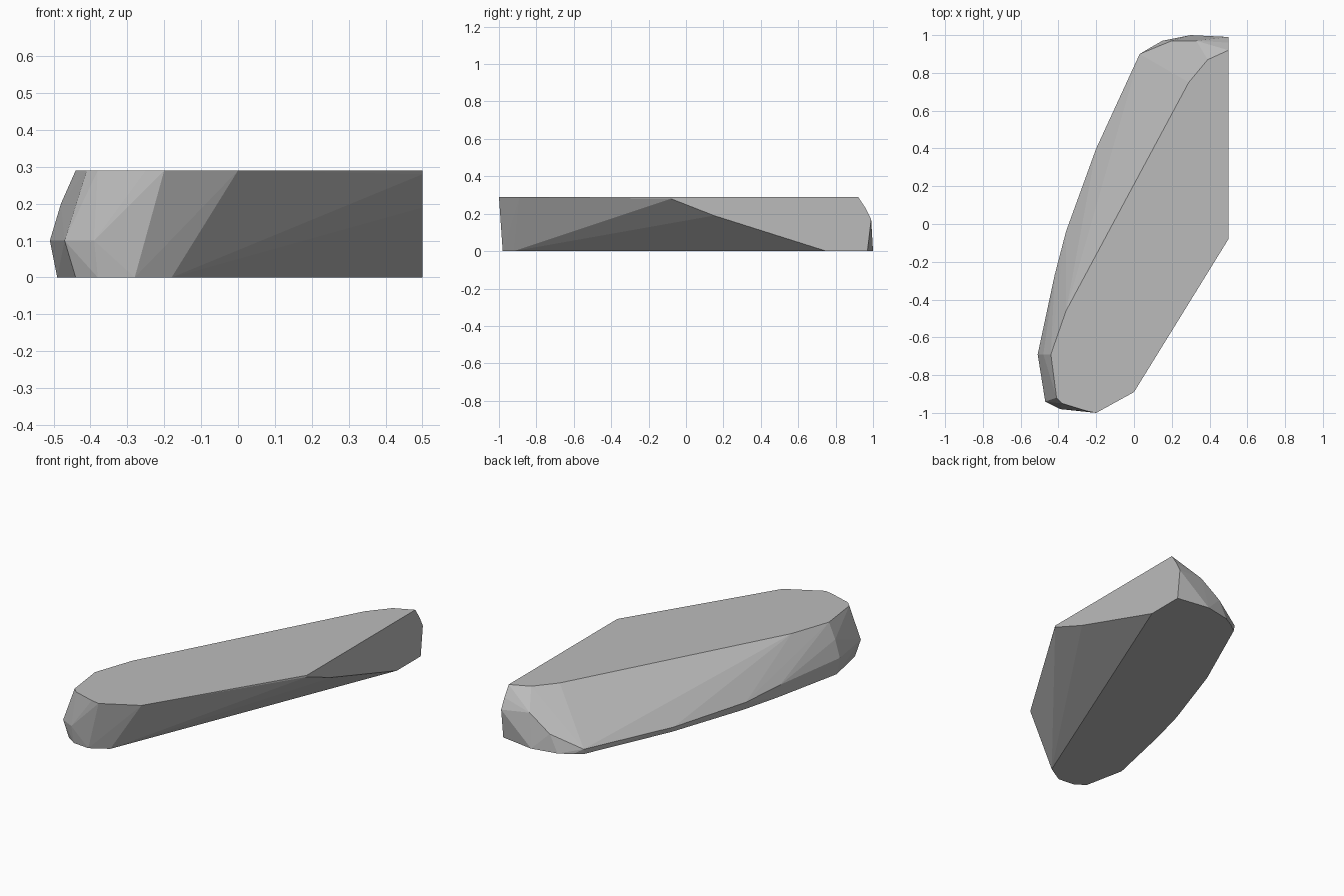
import bpy
import bmesh
import math

default_cube = bpy.data.objects.get("Cube")
if default_cube:
    bpy.data.objects.remove(default_cube, do_unlink=True)

HEIGHT = 0.29


def make_material(name, colour):
    material = bpy.data.materials.new(name)
    material.use_nodes = True
    material.diffuse_color = colour
    material.node_tree.nodes["Principled BSDF"].inputs["Base Color"].default_value = colour
    return material


def hull_object(name, points, material):
    """Wrap the given points in a convex, faceted solid."""
    mesh = bpy.data.meshes.new(name)
    bm = bmesh.new()
    for point in points:
        bm.verts.new(point)
    result = bmesh.ops.convex_hull(bm, input=bm.verts[:])
    unused = {item for key in ("geom_interior", "geom_unused") for item in result[key]
              if isinstance(item, bmesh.types.BMVert)}
    bmesh.ops.delete(bm, geom=list(unused), context='VERTS')
    # Merge the triangles of each flat facet
    bmesh.ops.dissolve_limit(bm, angle_limit=math.radians(1),
                             verts=bm.verts[:], edges=bm.edges[:])
    bmesh.ops.recalc_face_normals(bm, faces=bm.faces[:])
    bm.to_mesh(mesh)
    bm.free()
    mesh.materials.append(material)
    obj = bpy.data.objects.new(name, mesh)
    bpy.context.collection.objects.link(obj)
    return obj


def at_height(outline, z):
    return [(x, y, z) for x, y in outline]


# Flat underside
base_outline = [(-.18, -.92), (-.28, -.98), (-.38, -.97), (-.44, -.93), (-.49, -.69),
                (-.4, -.27), (-.34, -.04), (-.19, .4), (.03, .89), (.08, .93),
                (.15, .97), (.3, 1), (.5, .97), (.5, .75)]

# Flat upper face
top_outline = [(0, -.89), (-.2, -1), (-.25, -.99), (-.38, -.95), (-.41, -.92),
               (-.44, -.69), (-.36, -.46), (.29, .75), (.39, .87), (.5, .92), (.5, -.08)]

# Bulge along the worn long side
side_bulge = [(-.51, -.69, .1), (-.47, -.94, .1), (-.39, -.98, .1), (-.48, -.69, .2),
              (-.42, -.27, .08), (-.36, -.04, .05), (-.2, .4, .03), (.03, .9, .03)]

# Rounded rear shoulder and the cut side's corners
rear_shoulder = [(.5, .96, .23), (.5, .99, .17), (.33, .97, .19), (.2, .97, .1)]
cut_side = [(.5, -.08, .28), (.5, .15, .19)]

stone_grey = make_material("stone grey", (.5, .5, .5, 1))
hull_object("stone_slab",
            at_height(base_outline, 0) + at_height(top_outline, HEIGHT)
            + side_bulge + rear_shoulder + cut_side, stone_grey)
